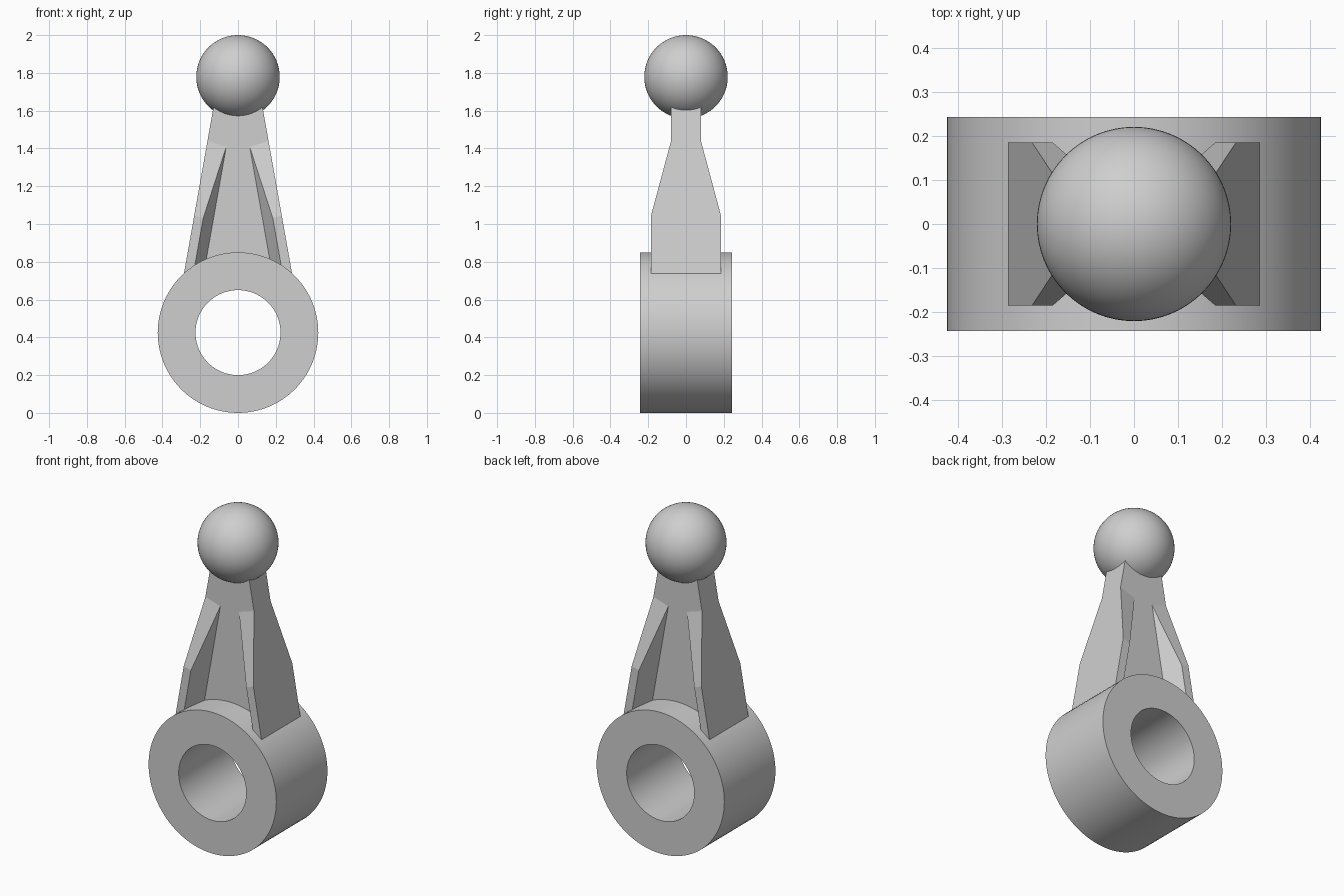
import bpy, bmesh, math

if "Cube" in bpy.data.objects:
    bpy.data.objects.remove(bpy.data.objects["Cube"])

grey = bpy.data.materials.new("light grey")
grey.diffuse_color = (0.62, 0.62, 0.62, 1)
grey.use_nodes = True
grey.node_tree.nodes["Principled BSDF"].inputs["Base Color"].default_value = grey.diffuse_color


def finish(name, bm, smooth):
    bmesh.ops.remove_doubles(bm, verts=bm.verts, dist=0.0005)
    bmesh.ops.recalc_face_normals(bm, faces=bm.faces)
    mesh = bpy.data.meshes.new(name)
    bm.to_mesh(mesh)
    bm.free()
    mesh.materials.append(grey)
    ob = bpy.data.objects.new(name, mesh)
    bpy.context.collection.objects.link(ob)
    if smooth:
        bpy.ops.object.select_all(action='DESELECT')
        ob.select_set(True)
        bpy.context.view_layer.objects.active = ob
        bpy.ops.object.shade_smooth_by_angle(angle=math.radians(30))
    return ob


def skin(bm, loops, closed=False):
    """Join consecutive vertex loops with quads."""
    n = len(loops[0])
    for k in range(len(loops) if closed else len(loops) - 1):
        a, b = loops[k], loops[(k + 1) % len(loops)]
        for i in range(n):
            j = (i + 1) % n
            bm.faces.new((a[i], a[j], b[j], b[i]))


# Eye ring: rectangular profile swept round the y axis
SEG, R_OUT, R_IN, HALF = 96, 0.425, 0.225, 0.243
bm = bmesh.new()
loops = []
for r, y in ((R_OUT, -HALF), (R_OUT, HALF), (R_IN, HALF), (R_IN, -HALF)):
    loops.append([bm.verts.new((r * math.sin(2 * math.pi * i / SEG), y,
                                R_OUT + r * math.cos(2 * math.pi * i / SEG)))
                  for i in range(SEG)])
skin(bm, loops, closed=True)
finish("eye_ring", bm, True)

# Ball end
bm = bmesh.new()
bmesh.ops.create_uvsphere(bm, u_segments=64, v_segments=32, radius=0.221)
bmesh.ops.translate(bm, verts=bm.verts, vec=(0, 0, 1.779))
finish("ball_end", bm, True)

# Arm: tapering I-section whose flanges slope down into the thin neck
FLANGE, WEB, FOOT = 0.185, 0.079, 0.105


def half_width(z):
    return 0.285 - 0.1775 * (z - 0.745)


bm = bmesh.new()
loops = []
for z, depth, tilt in ((0.70, FLANGE, 0), (1.045, FLANGE, 0.3),
                       (1.44, WEB, 0.3), (1.70, WEB, 0)):
    edge = 0.05 + (FOOT - 0.05) * (FLANGE - depth) / (FLANGE - WEB)
    quarter = []
    for inset, y in ((0, depth), (edge, depth), (FOOT, WEB)):
        zz = z - tilt * inset
        quarter.append((half_width(zz) - inset, y, zz))
    section = [(x, -y, h) for x, y, h in quarter]
    section += [(-x, -y, h) for x, y, h in reversed(quarter)]
    section += [(-x, y, h) for x, y, h in quarter]
    section += [(x, y, h) for x, y, h in reversed(quarter)]
    loops.append([bm.verts.new(p) for p in section])
skin(bm, loops)
bm.faces.new(loops[0])
bm.faces.new(loops[-1])
finish("arm", bm, False)
